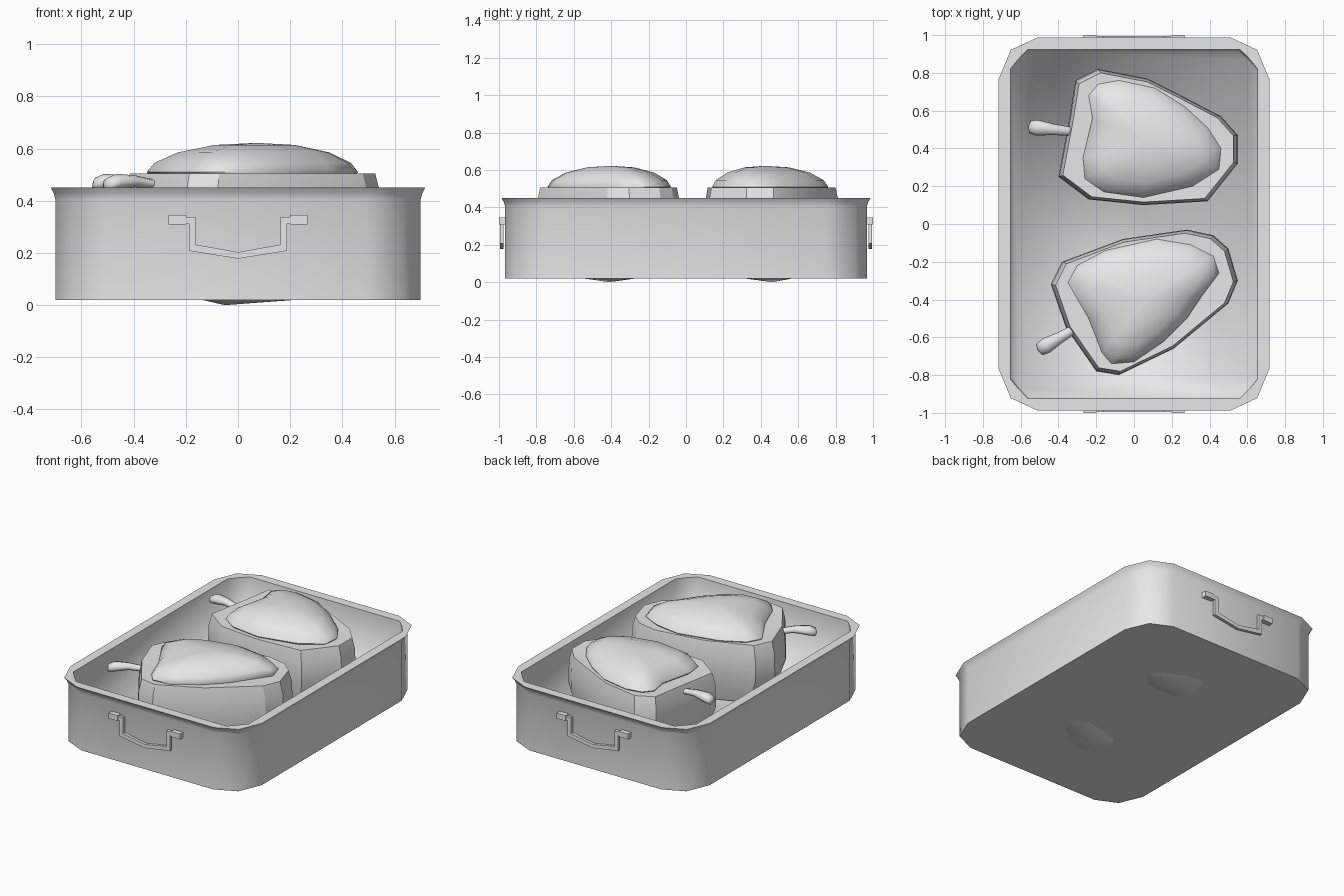
import bpy, bmesh
from mathutils import Vector

cube = bpy.data.objects.get("Cube")
if cube:
    bpy.data.objects.remove(cube, do_unlink=True)

grey = bpy.data.materials.new("plain_grey")
grey.use_nodes = True
grey.diffuse_color = (0.8, 0.8, 0.8, 1)
grey.node_tree.nodes["Principled BSDF"].inputs["Base Color"].default_value = (0.8, 0.8, 0.8, 1)


def finish(bm, name, angle=None):
    bmesh.ops.recalc_face_normals(bm, faces=bm.faces)
    mesh = bpy.data.meshes.new(name)
    bm.to_mesh(mesh)
    bm.free()
    obj = bpy.data.objects.new(name, mesh)
    bpy.context.collection.objects.link(obj)
    mesh.materials.append(grey)
    if angle is not None:
        bpy.ops.object.select_all(action='DESELECT')
        obj.select_set(True)
        bpy.context.view_layer.objects.active = obj
        bpy.ops.object.shade_smooth_by_angle(angle=angle)
    return obj


def add_ring(bm, points):
    return [bm.verts.new(p) for p in points]


def bridge(bm, a, b):
    n = len(a)
    return [bm.faces.new((a[i], a[(i + 1) % n], b[(i + 1) % n], b[i])) for i in range(n)]


def cap(bm, ring, point):
    tip = bm.verts.new(point)
    for i, v in enumerate(ring):
        bm.faces.new((v, ring[(i + 1) % len(ring)], tip))


# Tray: rounded-corner rings bridged from the underside, over the rim, to the floor
def tray_ring(half_x, half_y, z, cuts):
    corner = [(half_x - dx, half_y - dy) for dx, dy in cuts]
    back = [(-x, y) for x, y in corner]
    half = corner[::-1] + back
    return [Vector((x, y, z)) for x, y in half] + [Vector((-x, -y, z)) for x, y in half]


OUTER = [(0.205, 0), (0.065, 0.065), (0, 0.22)]
INNER = [(0.095, 0), (0.045, 0.05), (0, 0.105)]
bm = bmesh.new()
rings = [add_ring(bm, tray_ring(*spec)) for spec in (
    (0.70, 0.967, 0.02, OUTER), (0.70, 0.967, 0.405, OUTER),
    (0.707, 0.975, 0.43, OUTER), (0.717, 0.987, 0.45, OUTER),
    (0.655, 0.925, 0.45, INNER), (0.648, 0.918, 0.06, INNER))]
for a, b in zip(rings, rings[1:]):
    bridge(bm, a, b)
bm.faces.new(rings[0])
bm.faces.new(rings[-1])
tray = finish(bm, "tray")
# smooth walls blending into the floor, crisp rim and underside
for poly in tray.data.polygons:
    poly.use_smooth = True
for edge in tray.data.edges:
    a, b = (tray.data.vertices[i].co for i in edge.vertices)
    level = abs(a.z - b.z) < 0.001
    edge.use_edge_sharp = level and (a.z < 0.03 or a.z > 0.44)


# Handles: flat bent bar plus two mounting blocks on each short end
HALF_BAR = [(0, 0.178), (0.188, 0.208), (0.188, 0.312), (0.2, 0.312),
            (0.2, 0.338), (0.162, 0.338), (0.162, 0.232), (0, 0.203)]


def handle(name, side):
    bm = bmesh.new()
    for s in (-1, 1):
        near = add_ring(bm, [(s * x, side * 0.975, z) for x, z in HALF_BAR])
        far = add_ring(bm, [(s * x, side * 0.995, z) for x, z in HALF_BAR])
        for i in range(len(near) - 1):
            bm.faces.new((near[i], near[i + 1], far[i + 1], far[i]))
        bm.faces.new(near)
        bm.faces.new(far)
    bmesh.ops.remove_doubles(bm, verts=bm.verts, dist=0.0005)
    for s in (-1, 1):
        box = bmesh.ops.create_cube(bm, size=1)["verts"]
        bmesh.ops.scale(bm, vec=(0.067, 0.04, 0.036), verts=box)
        bmesh.ops.translate(bm, vec=(s * 0.233, side * 0.98, 0.327), verts=box)
    finish(bm, name)


handle("front_handle", -1)
handle("back_handle", 1)


# Peppers: faceted body with a flat top, smooth dome lid and a curved stem
def scaled(outline, centre, s, z):
    return [(centre[0] + (x - centre[0]) * s, centre[1] + (y - centre[1]) * s, z)
            for x, y in outline]


def pepper(name, outline, lid, centre, foot, stem):
    bm = bmesh.new()
    rings = [add_ring(bm, scaled(outline, centre, s, z)) for s, z in (
        (0.45, 0.025), (0.86, 0.1), (1.0, 0.28), (0.99, 0.43), (0.95, 0.505))]
    for a, b in zip(rings, rings[1:]):
        bridge(bm, a, b)
    cap(bm, rings[0], (*foot, 0))
    cap(bm, rings[-1], (*centre, 0.49))
    finish(bm, name + "_body", 0.4)

    bm = bmesh.new()
    rings = [add_ring(bm, scaled(lid, centre, s, z)) for s, z in (
        (0.95, 0.485), (1, 0.51), (0.93, 0.545), (0.72, 0.585), (0.38, 0.614))]
    for a, b in zip(rings, rings[1:]):
        bridge(bm, a, b)
    bm.faces.new(rings[0])
    cap(bm, rings[-1], (*centre, 0.622))
    finish(bm, name + "_lid", 0.9)

    # stem: tapered tube swelling into a rounded end
    start, end = Vector(stem[0]), Vector(stem[1])
    along = (end - start).normalized()
    across = Vector((-along.y, along.x, 0))
    bm = bmesh.new()
    rings = []
    for t, z, r in ((0, 0.43, 0.024), (0.3, 0.46, 0.023), (0.6, 0.475, 0.03),
                    (0.85, 0.472, 0.042), (0.97, 0.462, 0.034)):
        p = start.lerp(end, t) + Vector((0, 0, z))
        rings.append(add_ring(bm, [
            p + across * (r * a) + Vector((0, 0, r * b * 0.75))
            for a, b in ((1, 0), (0.7, 0.7), (0, 1), (-0.7, 0.7),
                         (-1, 0), (-0.7, -0.7), (0, -1), (0.7, -0.7))]))
    for a, b in zip(rings, rings[1:]):
        bridge(bm, a, b)
    bm.faces.new(rings[0])
    cap(bm, rings[-1], end + Vector((0, 0, 0.457)))
    finish(bm, name + "_stem", 1.2)


pepper("back_pepper",
       [(-0.31, 0.76), (-0.19, 0.82), (0.07, 0.77), (0.23, 0.69), (0.46, 0.57),
        (0.55, 0.47), (0.55, 0.32), (0.39, 0.12), (0.05, 0.1), (-0.24, 0.13),
        (-0.4, 0.25), (-0.34, 0.57)],
       [(-0.24, 0.68), (-0.19, 0.74), (-0.08, 0.76), (0.11, 0.72), (0.27, 0.62),
        (0.39, 0.51), (0.46, 0.4), (0.45, 0.29), (0.31, 0.2), (0.05, 0.14),
        (-0.16, 0.17), (-0.26, 0.24), (-0.27, 0.35), (-0.22, 0.56)],
       (0.07, 0.42), (-0.05, 0.46), ((-0.24, 0.48, 0), (-0.56, 0.515, 0)))
pepper("front_pepper",
       [(0.28, -0.03), (0.42, -0.06), (0.5, -0.13), (0.55, -0.3), (0.5, -0.42),
        (0.21, -0.66), (-0.08, -0.8), (-0.2, -0.78), (-0.36, -0.55),
        (-0.44, -0.32), (-0.38, -0.2), (-0.06, -0.08)],
       [(-0.35, -0.31), (-0.3, -0.22), (-0.15, -0.14), (0.12, -0.08), (0.3, -0.11),
        (0.42, -0.17), (0.45, -0.26), (0.36, -0.38), (0.28, -0.5), (0.16, -0.62),
        (0, -0.73), (-0.12, -0.74), (-0.17, -0.68), (-0.24, -0.5)],
       (0.07, -0.4), (-0.05, -0.41), ((-0.22, -0.5, 0), (-0.51, -0.67, 0)))
